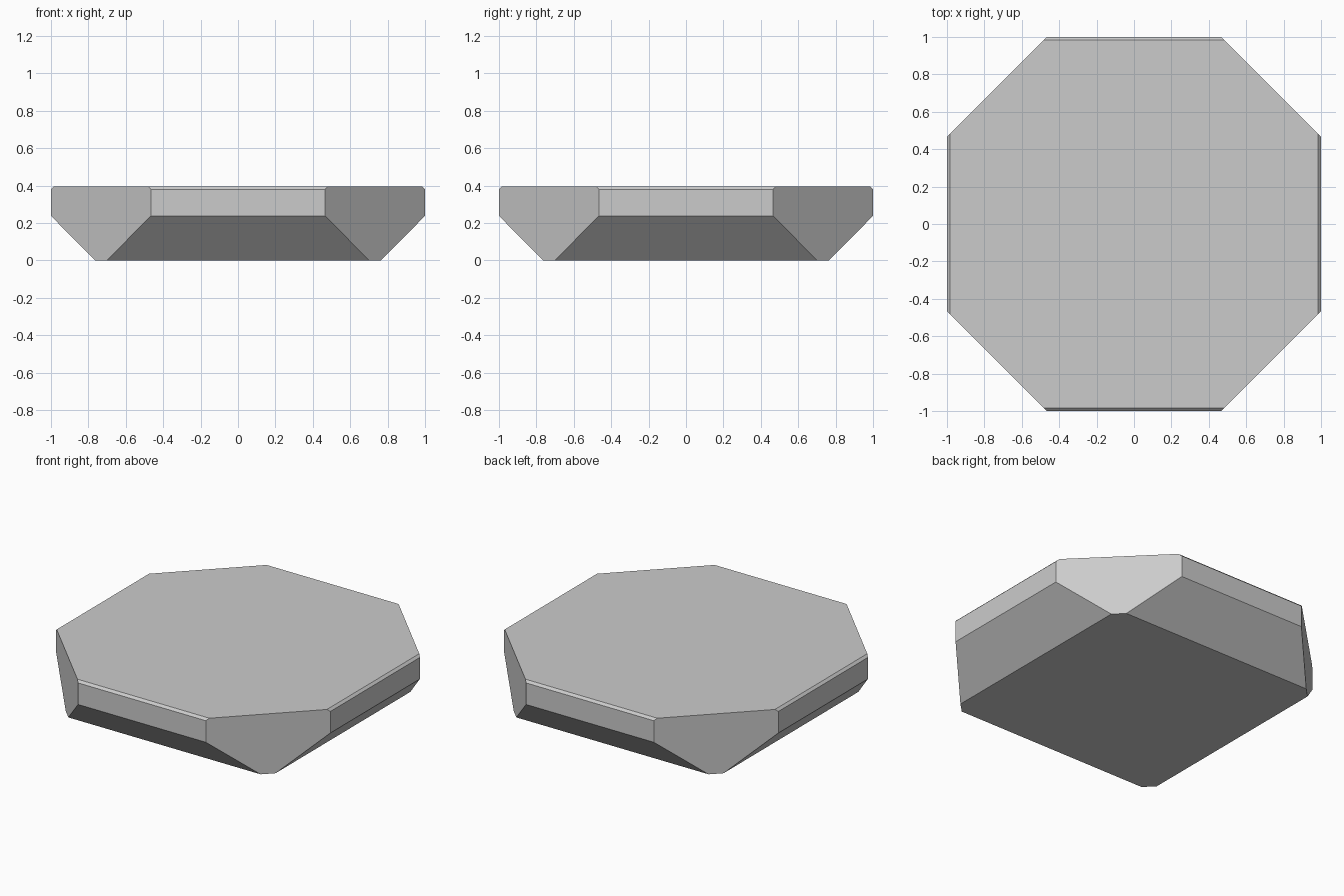
import bpy, bmesh

if "Cube" in bpy.data.objects:
    bpy.data.objects.remove(bpy.data.objects["Cube"])

# Profile of the straight sides: (half width, height), bottom to top
PROFILE = [(0.765, 0.0), (1.0, 0.238), (1.0, 0.38), (0.985, 0.395)]
CORNER = 1.466  # vertical corner cuts lie on |x| + |y| = CORNER


def ring(bm, r, z):
    c = CORNER - r
    pts = [(r, -c), (r, c), (c, r), (-c, r), (-r, c), (-r, -c), (-c, -r), (c, -r)]
    return [bm.verts.new((x, y, z)) for x, y in pts]


# Eight-sided slab: undercut sides, upright corners, chamfered top rim
bm = bmesh.new()
rings = [ring(bm, r, z) for r, z in PROFILE]
bm.faces.new(rings[0][::-1])
bm.faces.new(rings[-1])

# Sloping side bands
for lo, hi in zip(rings, rings[1:]):
    for i in range(0, 8, 2):
        bm.faces.new((lo[i], lo[i + 1], hi[i + 1], hi[i]))

# Each flat corner is one polygon
for i in range(1, 8, 2):
    j = (i + 1) % 8
    bm.faces.new([r[i] for r in reversed(rings)] + [r[j] for r in rings])

bmesh.ops.recalc_face_normals(bm, faces=bm.faces)
mesh = bpy.data.meshes.new("octagonal_slab")
bm.to_mesh(mesh)
bm.free()
bpy.context.collection.objects.link(bpy.data.objects.new("octagonal_slab", mesh))
